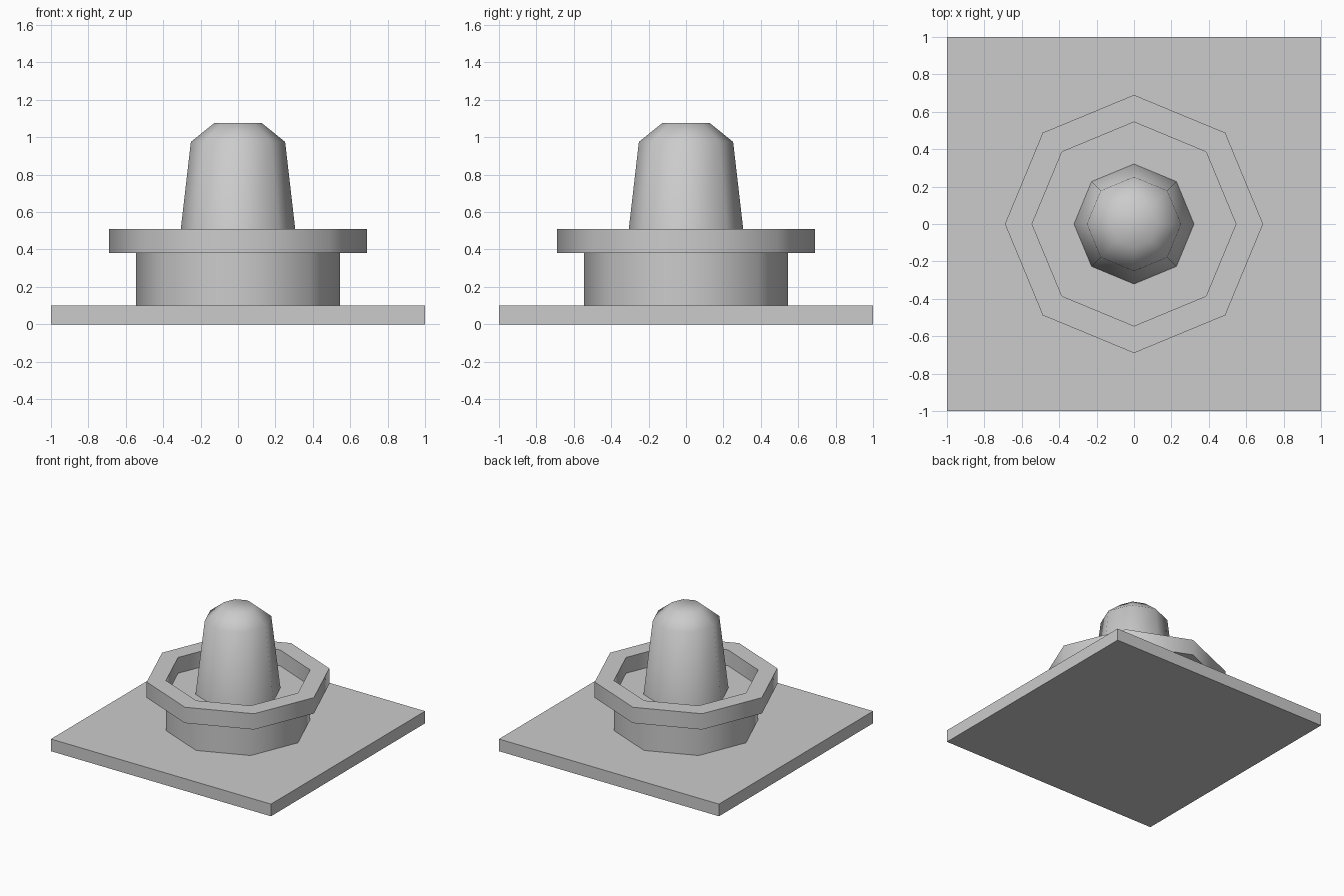
import bpy, bmesh, math

if "Cube" in bpy.data.objects:
    bpy.data.objects.remove(bpy.data.objects["Cube"])

SIDES = 8


def finish(name, bm):
    bmesh.ops.recalc_face_normals(bm, faces=bm.faces)
    mesh = bpy.data.meshes.new(name)
    bm.to_mesh(mesh)
    bm.free()
    obj = bpy.data.objects.new(name, mesh)
    bpy.context.collection.objects.link(obj)
    return obj


def turned(name, profile, closed=False):
    """Octagonal lathe of (radius, z) points, corners on the axes."""
    bm = bmesh.new()
    loops = [[bm.verts.new((r * math.cos(math.tau * i / SIDES),
                            r * math.sin(math.tau * i / SIDES), z))
              for i in range(SIDES)] for r, z in profile]
    pairs = list(zip(loops, loops[1:]))
    if closed:
        pairs.append((loops[-1], loops[0]))
    for a, b in pairs:
        for i in range(SIDES):
            j = (i + 1) % SIDES
            bm.faces.new((a[i], a[j], b[j], b[i]))
    if not closed:
        bm.faces.new(loops[0])
        bm.faces.new(loops[-1])
    obj = finish(name, bm)
    # Soft facets around the sides, crisp rims
    bpy.ops.object.select_all(action='DESELECT')
    obj.select_set(True)
    bpy.context.view_layer.objects.active = obj
    bpy.ops.object.shade_smooth_by_angle(angle=math.radians(60))
    return obj


# Square base plate
bm = bmesh.new()
bmesh.ops.create_cube(bm, size=1)
bmesh.ops.scale(bm, vec=(2, 2, 0.1), verts=bm.verts)
bmesh.ops.translate(bm, vec=(0, 0, 0.05), verts=bm.verts)
finish("base_plate", bm)

# Drum, whose top is the floor inside the rim
turned("drum", [(0.545, 0.1), (0.545, 0.38)])

# Overhanging rim ring
turned("rim_ring", [(0.545, 0.38), (0.69, 0.38), (0.69, 0.51), (0.545, 0.51)], closed=True)

# Tapered central post with chamfered dome
turned("center_post", [(0.322, 0.37), (0.252, 0.975), (0.125, 1.077)])
